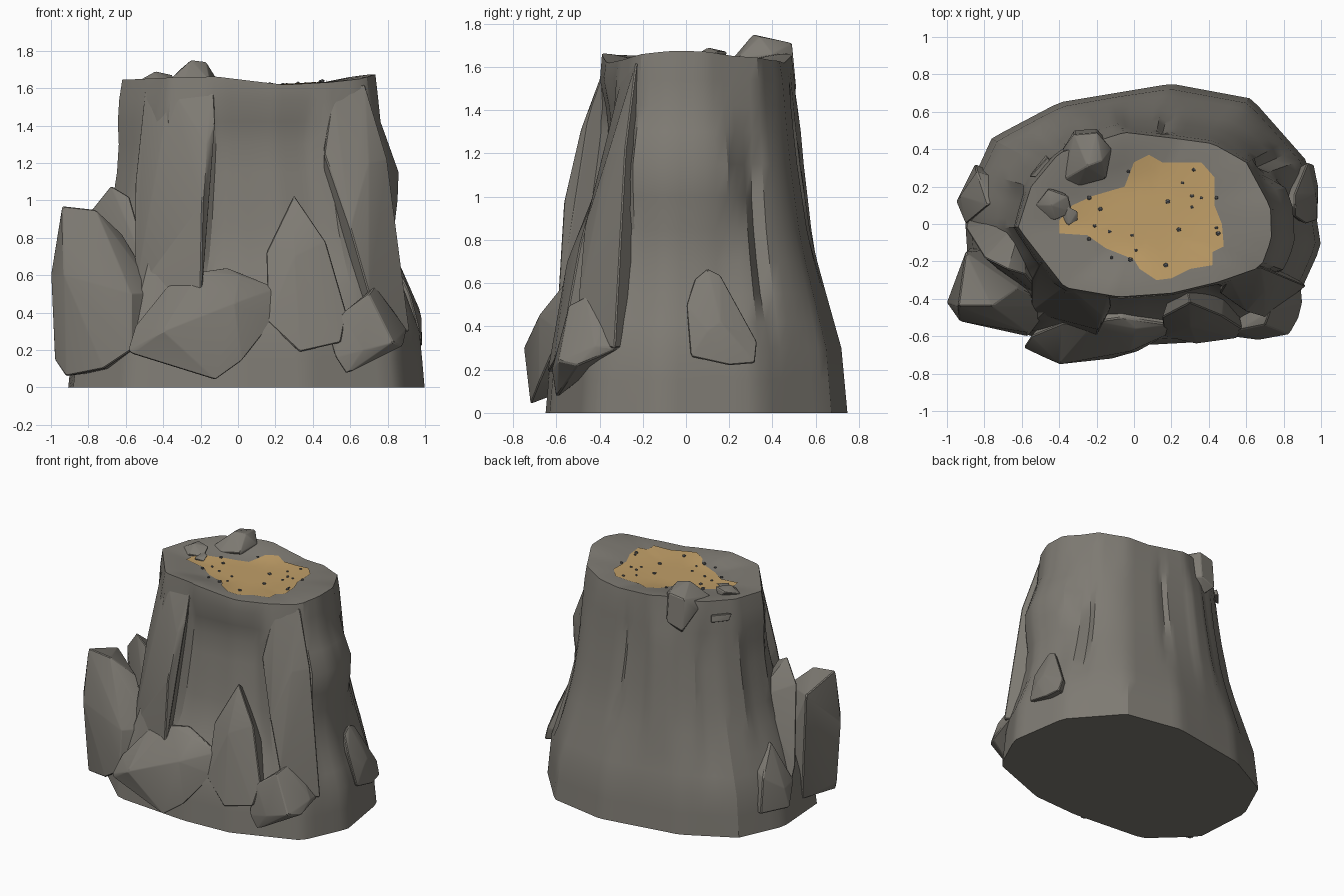
import bpy, bmesh, math, random
from mathutils import Vector

if "Cube" in bpy.data.objects:
    bpy.data.objects.remove(bpy.data.objects["Cube"])
random.seed(4)


def mat(name, c):
    m = bpy.data.materials.new(name)
    m.diffuse_color = (*c, 1)
    m.use_nodes = True
    m.node_tree.nodes["Principled BSDF"].inputs["Base Color"].default_value = m.diffuse_color
    return m


GREY = mat("stone_grey", (0.21, 0.197, 0.172))
SAND = mat("sand", (0.53, 0.345, 0.138))
DARK = mat("pebble_grey", (0.12, 0.125, 0.13))


def finish(bm, name, m, angle=25):
    bmesh.ops.recalc_face_normals(bm, faces=bm.faces)
    me = bpy.data.meshes.new(name)
    bm.to_mesh(me)
    bm.free()
    ob = bpy.data.objects.new(name, me)
    bpy.context.collection.objects.link(ob)
    me.materials.append(m)
    bpy.ops.object.select_all(action='DESELECT')
    ob.select_set(True)
    bpy.context.view_layer.objects.active = ob
    bpy.ops.object.shade_smooth_by_angle(angle=math.radians(angle))
    return ob


def rock(name, pts, bevel=0.006):
    """Convex faceted boulder with slightly worn edges."""
    bm = bmesh.new()
    for p in pts:
        bm.verts.new(p)
    r = bmesh.ops.convex_hull(bm, input=bm.verts)
    junk = {g for g in r["geom_interior"] + r["geom_unused"] if isinstance(g, bmesh.types.BMVert)}
    bmesh.ops.delete(bm, geom=list(junk), context='VERTS')
    bmesh.ops.dissolve_limit(bm, angle_limit=math.radians(8), verts=bm.verts, edges=bm.edges)
    if bevel:
        bmesh.ops.bevel(bm, geom=list(bm.edges), offset=bevel, segments=1,
                        affect='EDGES', clamp_overlap=True)
    return finish(bm, name, GREY, 24)


# Outlines of the stump foot and rim, seen from above
BASE = [(1, -.12), (.93, .33), (.63, .67), (.2, .75), (-.4, .65), (-.76, .46), (-.91, .13),
        (-.88, -.32), (-.58, -.6), (0, -.65), (.37, -.63), (.85, -.45)]
RIM = [(.735, -.08), (.73, .09), (.6, .33), (.42, .43), (.2, .46), (-.05, .49), (-.4, .38),
       (-.55, .2), (-.62, -.02), (-.37, -.34), (-.08, -.39), (.2, -.37), (.45, -.31), (.68, -.23)]
C = Vector((.04, .03))


def radius(poly, a):
    """Distance from the centre to the outline in direction a."""
    d = Vector((math.cos(a), math.sin(a)))
    for i, p in enumerate(poly):
        p = Vector(p) - C
        e = Vector(poly[(i + 1) % len(poly)]) - C - p
        den = d.x * e.y - d.y * e.x
        if abs(den) < 1e-9:
            continue
        t = (p.x * e.y - p.y * e.x) / den
        u = (p.x * d.y - p.y * d.x) / den
        if t > 0 and -1e-6 <= u <= 1 + 1e-6:
            return t
    return .5


def lerp_curve(curve, z):
    for (a, b), (c, d) in zip(curve, curve[1:]):
        if a <= z <= c:
            return b + (d - b) * (z - a) / (c - a)
    return curve[-1][1]


def smooth(a, b, x):
    t = max(0, min(1, (x - a) / (b - a)))
    return t * t * (3 - 2 * t)


FLARE = [(0, 1), (.3, .9), (.5, .7), (.8, .4), (1.2, .18), (1.7, 0)]
# Grooves and ribs: start angle, end angle, depth, low z, high z
BANDS = [(-116, -40, -.07, .6, 1.5), (-24, 18, .07, 1.05, 1.35), (-24, 18, -.03, .5, .8),
         (19, 29, -.045, .5, 1.2), (29, 46, .015, .5, 1.4),
         (70, 80, -.025, .8, 1.5), (100, 125, .02, .7, 1.5), (135, 150, -.03, .5, 1.5),
         (165, 215, -.03, .7, 1.4), (215, 224, -.035, .6, 1.45)]
# Rim height along x: the top dips right of the middle
RIM_Z = [(-1, 1.64), (-.6, 1.645), (-.4, 1.655), (-.12, 1.662), (.1, 1.635), (.25, 1.618),
         (.5, 1.632), (.66, 1.65), (.74, 1.675), (1, 1.675)]


def rim_z(a):
    return lerp_curve(RIM_Z, C.x + radius(RIM, a) * math.cos(a))


def top_z(x, y):
    v = Vector((x, y)) - C
    a = math.atan2(v.y, v.x)
    s = v.length / radius(RIM, a)
    return 1.61 + (rim_z(a) - 1.61) * smooth(.35, 1, s)


# Main stone stump
bm = bmesh.new()
N = 90
LEVELS = [0, .15, .3, .42, .55, .7, .85, 1, 1.15, 1.3, 1.42, 1.54, 1.64]
rings = []
for z in LEVELS:
    ring = []
    for i in range(N):
        a = 2 * math.pi * i / N
        r0, r1 = radius(BASE, a), radius(RIM, a)
        r = r1 + (r0 - r1) * (lerp_curve(FLARE, z) if z < 1.63 else 0)
        for lo, hi, dep, z0, z1 in BANDS:
            d = (math.degrees(a) - lo) % 360
            w = smooth(0, 5, d) * (1 - smooth(hi - lo - 5, hi - lo, d))
            r += dep * w * smooth(z0 - .25, z0 + .1, z) * (1 - smooth(z1 - .2, z1 + .09, z))
        zz = rim_z(a) if z > 1.63 else z
        ring.append(bm.verts.new((C.x + r * math.cos(a), C.y + r * math.sin(a), zz)))
    rings.append(ring)
for s in (.93, .8, .65, .5, .3):
    ring = []
    for i in range(N):
        a = 2 * math.pi * i / N
        r = radius(RIM, a) * s
        x, y = C.x + r * math.cos(a), C.y + r * math.sin(a)
        ring.append(bm.verts.new((x, y, top_z(x, y))))
    rings.append(ring)
for A, B in zip(rings, rings[1:]):
    for i in range(N):
        j = (i + 1) % N
        bm.faces.new((A[i], A[j], B[j], B[i]))
bm.faces.new(rings[-1])
bm.faces.new(rings[0][::-1])
finish(bm, "stone_stump", GREY, 28)

# Ribs and slabs fused to the front
rock("front_left_rib", [(-.13, -.375, 1.61), (-.12, -.44, 1.42), (-.17, -.49, 1.3), (-.19, -.565, .98),
     (-.21, -.57, .7), (-.36, -.33, 1.61), (-.42, -.42, 1.15), (-.55, -.3, 1.1), (-.55, -.47, .5),
     (-.2, -.6, .4), (-.5, -.2, 1.58), (-.22, 0, 1.5), (-.3, 0, .4)])
rock("front_right_rib", [(.51, -.285, 1.6), (.68, -.23, 1.62), (.46, -.37, 1.25), (.7, -.36, 1.2),
     (.8, -.28, 1.22), (.6, -.47, .85), (.7, -.5, .5), (.86, -.29, .62), (.92, -.33, .3),
     (.45, 0, .3), (.45, 0, 1.5), (.75, -.45, .3)])
rock("front_slab", [(.15, -.5, .72), (.3, -.42, 1.03), (.16, -.6, .35), (.33, -.64, .19), (.55, -.61, .24),
     (.47, -.49, .78), (.58, -.56, .4), (.3, -.55, .7), (.25, -.2, .85), (.3, -.2, .2), (.5, -.2, .3)])

# Boulders around the foot
rock("left_boulder", [(-.94, -.44, .97), (-.76, -.44, .95), (-.62, -.34, .82), (-.9, -.15, .88), (-1, -.42, .6),
     (-.93, -.52, .6), (-.98, -.4, .15), (-.92, -.47, .06), (-.57, -.6, .2), (-.57, -.58, .5),
     (-.43, -.44, .5), (-.6, -.12, .1), (-.88, -.13, .1), (-.72, -.56, .1)])
rock("left_spike", [(-.68, -.24, 1.08), (-.8, -.18, .93), (-.58, -.27, 1.02), (-.43, -.46, .5), (-.9, -.02, .4),
     (-.88, .05, .15), (-.6, .03, .85), (-.5, 0, .2), (-.6, -.35, .4)])
rock("front_boulder", [(-.59, -.66, .2), (-.55, -.6, .33), (-.38, -.53, .54), (-.2, -.52, .62), (-.06, -.5, .64),
     (.01, -.56, .6), (.21, -.54, .53), (.2, -.58, .37), (.02, -.68, .14), (-.12, -.72, .04),
     (-.4, -.75, .3), (-.02, -.68, .45), (-.57, -.67, .18), (-.1, -.3, .5), (-.3, -.3, .2)])
rock("front_right_boulder", [(.73, -.46, .54), (.7, -.54, .5), (.55, -.57, .39), (.5, -.56, .23), (.52, -.6, .16),
     (.58, -.6, .07), (.67, -.62, .2), (.83, -.59, .24), (.88, -.5, .22), (.9, -.42, .31),
     (.89, -.31, .3), (.6, -.3, .3), (.78, -.36, .48)])
rock("right_boulder", [(.86, .1, .67), (.86, .04, .62), (.86, .16, .64), (.97, .16, .42), (.98, .1, .38),
     (.93, .33, .33), (.96, .32, .23), (.985, .2, .22), (.98, .02, .26), (.92, 0, .5),
     (.7, .1, .5), (.7, .2, .25)])
rock("left_back_boulder", [(-.93, .15, .3), (-.95, .12, .15), (-.84, .28, .4), (-.78, .1, .6), (-.85, .32, .15),
     (-.6, .2, .5), (-.6, .2, .1), (-.9, 0, .3)])

# Loose rocks on the rim
rock("rim_rock_large", [(-.25, .31, 1.75), (-.17, .34, 1.74), (-.37, .24, 1.64), (-.3, .2, 1.62), (-.15, .24, 1.64),
     (-.12, .4, 1.66), (-.2, .49, 1.71), (-.32, .48, 1.69), (-.2, .51, 1.5), (-.32, .5, 1.46),
     (-.38, .4, 1.6), (-.26, .42, 1.4), (-.14, .44, 1.5)], .005)
rock("rim_rock_small", [(-.53, .1, 1.64), (-.46, .19, 1.67), (-.44, .1, 1.69), (-.35, .15, 1.67), (-.33, .06, 1.63),
     (-.42, .02, 1.64), (-.5, .03, 1.6), (-.4, .18, 1.6)], .005)
rock("rim_rock_tiny", [(-.4, .06, 1.62), (-.36, .1, 1.65), (-.3, .07, 1.65), (-.3, .02, 1.62), (-.35, -.01, 1.64),
     (-.38, .02, 1.6)], .004)
rock("back_chip", [(-.56, .25, 1.56), (-.46, .36, 1.56), (-.55, .27, 1.51), (-.47, .37, 1.51), (-.4, .25, 1.54)], .004)

# Sand patch lying on the top
PATCH = [(-.4, -.05), (-.4, .02), (-.33, .1), (-.22, .15), (-.05, .2), (0, .33), (.08, .37), (.15, .33), (.36, .33),
         (.43, .25), (.43, .1), (.47, 0), (.48, -.12), (.42, -.15), (.42, -.22), (.3, -.24), (.2, -.29), (.12, -.3),
         (.03, -.24), (0, -.19), (-.15, -.13), (-.25, -.06)]
bm = bmesh.new()
loops = []
for s in (1, .8, .6, .4, .2):
    loop = []
    for i, p in enumerate(PATCH):
        q = PATCH[(i + 1) % len(PATCH)]
        for t in (0, .5):
            x = .1 + (p[0] + (q[0] - p[0]) * t - .1) * s
            y = .02 + (p[1] + (q[1] - p[1]) * t - .02) * s
            loop.append(bm.verts.new((x, y, top_z(x, y) + .005)))
    loops.append(loop)
M = len(loops[0])
for A, B in zip(loops, loops[1:]):
    for i in range(M):
        j = (i + 1) % M
        bm.faces.new((A[i], A[j], B[j], B[i]))
bm.faces.new(loops[-1])
ob = finish(bm, "sand_patch", SAND, 60)
if ob.data.polygons[0].normal.z < 0:
    ob.data.flip_normals()

# Pebbles scattered on the sand
PEBBLES = [(-.03, .28), (.26, .22), (.31, .15), (.31, .09), (.36, .14), (.44, .14), (.18, .12), (-.24, .14),
           (-.18, .08), (-.21, -.01), (-.24, -.08), (-.13, -.04), (-.01, -.06), (.01, -.14), (-.12, -.18),
           (-.02, -.19), (.17, -.22), (.24, -.03), (.45, -.05), (.44, -.02), (.32, .29)]
bm = bmesh.new()
for x, y in PEBBLES:
    r = random.uniform(.008, .014)
    g = bmesh.ops.create_icosphere(bm, subdivisions=1, radius=r)
    for v in g["verts"]:
        v.co = Vector((v.co.x * 1.1, v.co.y, v.co.z * .8)) + Vector((x, y, top_z(x, y) + .008))
finish(bm, "pebbles", DARK, 20)
